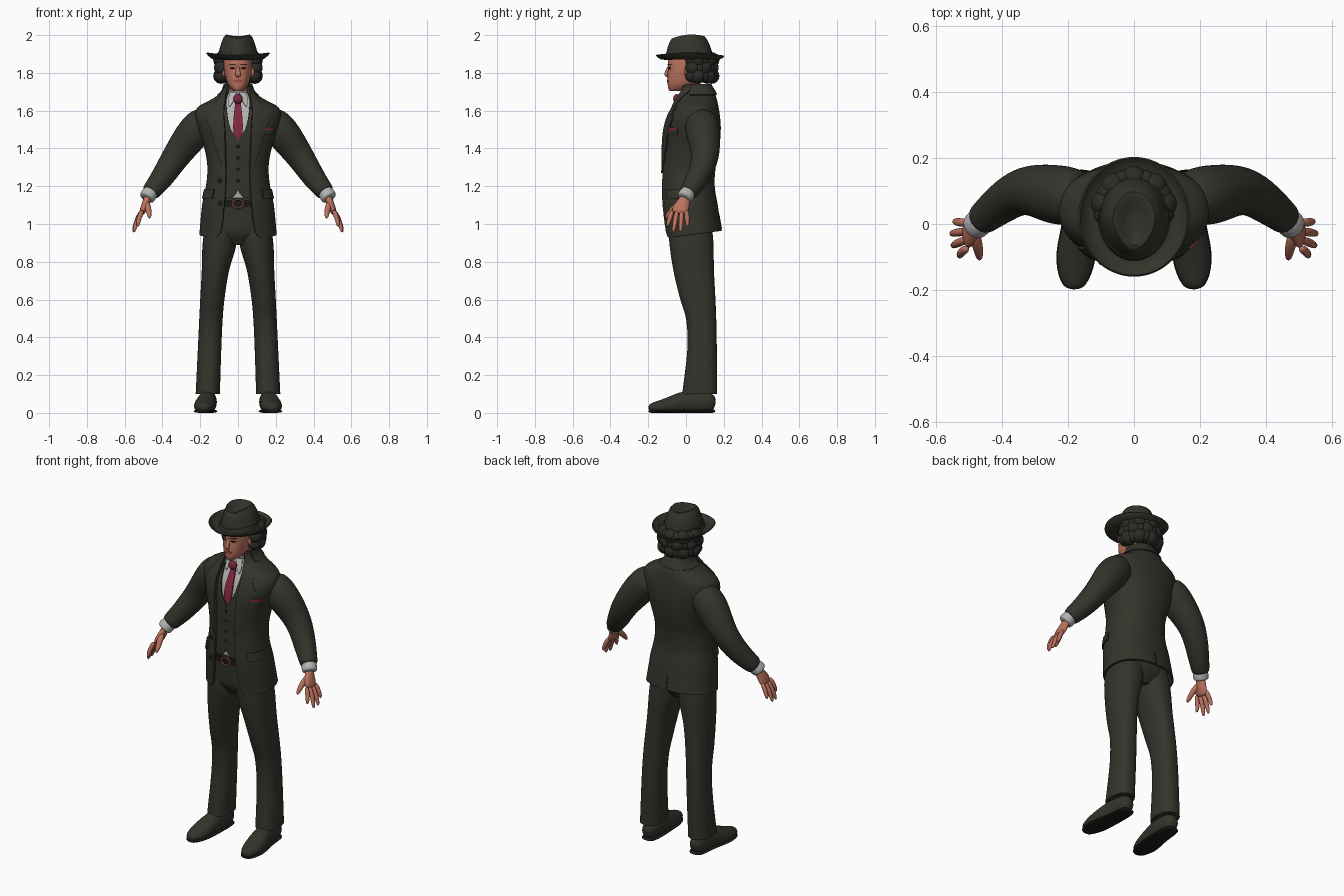
import bpy, bmesh, math
from math import sin, cos, pi
from mathutils import Vector, Matrix

old_cube = bpy.data.objects.get("Cube")
if old_cube:
    bpy.data.objects.remove(old_cube, do_unlink=True)


def material(name, red, green, blue):
    mat = bpy.data.materials.new(name)
    mat.use_nodes = True
    colour = (red, green, blue, 1)
    mat.diffuse_color = colour
    shader = next(n for n in mat.node_tree.nodes if n.type == "BSDF_PRINCIPLED")
    shader.inputs["Base Color"].default_value = colour
    shader.inputs["Roughness"].default_value = 0.8
    return mat


suit = material("charcoal olive cloth", .034, .034, .025)
hair_colour = material("dark hair", .024, .025, .02)
skin = material("warm skin", .5, .17, .11)
lip_colour = material("lip red", .33, .09, .065)
shirt_white = material("shirt grey white", .45, .45, .45)
tie_red = material("wine red", .22, .02, .045)
buckle_brown = material("copper brown", .3, .11, .07)
dark = material("near black", .012, .011, .01)


def finish(name, bm, mat, mirror=False, thick=0, subdivide=0):
    """Turn a bmesh into a smooth shaded object with its modifiers applied."""
    mesh = bpy.data.meshes.new(name)
    bm.to_mesh(mesh)
    bm.free()
    mesh.materials.append(mat)
    obj = bpy.data.objects.new(name, mesh)
    bpy.context.collection.objects.link(obj)
    if mirror:
        obj.modifiers.new("mirror", "MIRROR").use_mirror_merge = False
    if thick:
        solid = obj.modifiers.new("thickness", "SOLIDIFY")
        solid.thickness, solid.offset = thick, -1
    if subdivide:
        obj.modifiers.new("rounding", "SUBSURF").levels = subdivide
    bpy.ops.object.select_all(action="DESELECT")
    bpy.context.view_layer.objects.active = obj
    obj.select_set(True)
    bpy.ops.object.convert(target="MESH")
    bpy.ops.object.shade_smooth_by_angle(angle=math.radians(50))
    return obj


def loft(name, rings, mat, closed=True, caps=True, **options):
    """Skin a list of equal point rings."""
    bm = bmesh.new()
    loops = [[bm.verts.new(p) for p in ring] for ring in rings]
    count = len(loops[0])
    for low, high in zip(loops, loops[1:]):
        for i in range(count if closed else count - 1):
            j = (i + 1) % count
            bm.faces.new((low[i], low[j], high[j], high[i]))
    if closed and caps:
        bm.faces.new(loops[0][::-1])
        bm.faces.new(loops[-1])
    if closed and not options.get("thick"):
        bmesh.ops.recalc_face_normals(bm, faces=bm.faces)
    return finish(name, bm, mat, **options)


def interp(table, z):
    """Smoothly read a table whose first column is the height."""
    last = len(table) - 1
    i = next((k for k in range(last) if z <= table[k + 1][0]), last - 1)
    slope = lambda k, c: ((table[min(k + 1, last)][c] - table[max(k - 1, 0)][c])
                          / (table[min(k + 1, last)][0] - table[max(k - 1, 0)][0]))
    a, b = table[i], table[i + 1]
    h = b[0] - a[0]
    u = min(1, max(0, (z - a[0]) / h))
    v = 1 - u
    return [a[c] * v * v * (1 + 2 * u) + b[c] * u * u * (1 + 2 * v)
            + h * u * v * (v * slope(i, c) - u * slope(i + 1, c)) for c in range(1, len(a))]


POWER = .88  # slightly boxy cross-sections


def bulge(value):
    return math.copysign(abs(value) ** POWER, value)


def point(table, z, turn, lift=0):
    """Point on a body surface; turn runs from the front towards +x."""
    half, front, back, *centre = interp(table, z)
    x = (centre[0] if centre else 0) + (half + lift) * bulge(sin(turn))
    return Vector((x, (front + back) / 2 - ((back - front) / 2 + lift) * bulge(cos(turn)), z))


def angle(table, z, x):
    return math.asin(min(1, max(0, x) / interp(table, z)[0]) ** (1 / POWER))


def levels(low, high, count):
    return [low + (high - low) * i / count for i in range(count + 1)]


def body(name, table, mat, lift=0, low=None, high=None, **options):
    """Closed solid following a whole table."""
    heights = levels(low or table[0][0], high or table[-1][0], 30)
    loft(name, [[point(table, z, 2 * pi * i / 48, lift) for i in range(48)] for z in heights],
         mat, **options)


def wrap(name, table, spans, mat, lift=0, columns=12, warp=None, **options):
    """Open sheet lying on a surface; spans are (height, first turn, last turn)."""
    rings = [[point(table, z, a + (b - a) * i / columns, lift) for i in range(columns + 1)]
             for z, a, b in spans]
    if warp:
        rings = [[warp(p) for p in ring] for ring in rings]
    loft(name, rings, mat, closed=False, **options)


def patch(name, table, rows, mat, lift, **options):
    """Sheet given by rows of (height, inner x, outer x)."""
    fine = [(z, *interp(rows, z)) for z in levels(rows[0][0], rows[-1][0], 24)]
    wrap(name, table, [(z, angle(table, z, a) if a >= 0 else -angle(table, z, -a),
                        angle(table, z, b)) for z, a, b in fine], mat, lift, **options)


def tube(name, path, radii, mat, side=(0, 1, 0), floor=False, sides=14, **options):
    """Rounded limb along a path; radii are (along side, across)."""
    path = [Vector(p) for p in path]
    rings = []
    for i, p in enumerate(path):
        t = (path[min(i + 1, len(path) - 1)] - path[max(i - 1, 0)]).normalized()
        u = (Vector(side) - t * t.dot(Vector(side))).normalized()
        v = t.cross(u)
        a, b = radii[i] if isinstance(radii[i], tuple) else (radii[i], radii[i])
        ring = [p + u * a * cos(2 * pi * k / sides) + v * b * sin(2 * pi * k / sides)
                for k in range(sides)]
        rings.append([Vector((q.x, q.y, max(q.z, 0))) if floor else q for q in ring])
    options.setdefault("subdivide", 2)
    loft(name, rings, mat, **options)


def blobs(name, spots, mat, **options):
    """Ellipsoids given as (location, size)."""
    bm = bmesh.new()
    for place, size in spots:
        bmesh.ops.create_icosphere(bm, subdivisions=3, radius=1,
                                   matrix=Matrix.Translation(place) @ Matrix.Diagonal((*size, 1)))
    finish(name, bm, mat, **options)


# Body tables: height, half width, front y, back y, centre x
torso = [(.94, .205, -.115, .19), (1.1, .19, -.132, .168), (1.2, .17, -.134, .152),
         (1.3, .162, -.132, .157), (1.4, .178, -.13, .176), (1.5, .21, -.12, .184),
         (1.57, .228, -.1, .18), (1.62, .212, -.075, .172), (1.66, .14, -.06, .163),
         (1.7, .085, -.045, .15), (1.74, .068, -.03, .125)]
hips = [(.89, .1, -.05, .1), (.95, .168, -.09, .14), (1.05, .17, -.1, .143), (1.14, .16, -.105, .13)]
leg = [(.1, .064, -.02, .165, .16), (.35, .062, .008, .163, .15), (.5, .062, 0, .16, .143),
       (.6, .064, -.03, .156, .136), (.75, .072, -.066, .148, .12), (.9, .09, -.088, .145, .097),
       (1, .08, -.09, .135, .09)]
head = [(1.703, .018, -.085, -.03), (1.715, .035, -.093, .03), (1.74, .054, -.097, .07),
        (1.78, .067, -.097, .1), (1.82, .074, -.094, .115), (1.86, .075, -.096, .12),
        (1.91, .07, -.08, .11)]

# Trousers and belt
body("trouser_hips", hips, suit)
body("trouser_leg", leg, suit, mirror=True)
body("belt", hips, dark, lift=.006, low=1.09, high=1.127)
bpy.ops.mesh.primitive_torus_add(location=(0, -.117, 1.108), rotation=(pi / 2, 0, 0),
                                 major_radius=.023, minor_radius=.006,
                                 major_segments=24, minor_segments=8)
buckle = bpy.context.object
buckle.name = "belt_buckle"
buckle.scale.x = 1.25
buckle.data.materials.append(buckle_brown)

# Shirt, waistcoat and tie
body("shirt", torso, shirt_white, lift=-.03, low=1.12, high=1.7)
vest_gap = [(1.14, .03), (1.18, .001), (1.44, .001), (1.5, .04), (1.55, .056), (1.66, .07)]
vest_spans = [(z, angle(torso, z, interp(vest_gap, z)[0])) for z in levels(1.14, 1.66, 40)]
wrap("waistcoat", torso, [(z, a, 2 * pi - a) for z, a in vest_spans], suit, -.016,
     columns=64, thick=.008)
patch("tie_blade", torso, [(1.43, -.006, .006), (1.5, -.028, .028), (1.66, -.015, .015)],
      tie_red, -.021, thick=.007)
blobs("tie_knot", [((0, -.05, 1.662), (.025, .018, .026))], tie_red)
tube("shirt_collar", [(0, .055, 1.65), (0, .042, 1.69), (0, .033, 1.72)], [.06, .06, .058],
     shirt_white, sides=24, subdivide=0)
patch("collar_leaf", torso, [(1.625, .044, .052), (1.66, .022, .058), (1.7, .008, .05)],
      shirt_white, -.014, thick=.006, mirror=True)
blobs("waistcoat_buttons", [(point(torso, z, 0, -.016), (.008, .005, .008))
                            for z in (1.23, 1.29, 1.35, 1.41)], dark)

# Jacket, open at the front, hem rising to the back
jacket_gap = [(.94, .115), (.97, .092), (1.1, .074), (1.2, .066), (1.3, .065), (1.5, .07),
              (1.6, .075), (1.66, .066), (1.74, .05)]


def lift_hem(p):
    return Vector((p.x, p.y, p.z + p.y * .13 * max(0, (1.06 - p.z) / .12)))


jacket_spans = [(z, angle(torso, z, interp(jacket_gap, z)[0])) for z in levels(.94, 1.74, 64)]
wrap("jacket", torso, [(z, a, 2 * pi - a) for z, a in jacket_spans], suit, columns=72,
     warp=lift_hem, thick=.012)
patch("jacket_lapel", torso, [(1.27, .064, .068), (1.4, .066, .115), (1.5, .07, .142),
                              (1.57, .074, .165), (1.585, .074, .128), (1.6, .075, .145),
                              (1.66, .066, .105), (1.73, .052, .064)],
      suit, .007, thick=.008, mirror=True)
wrap("collar_back", torso, [(z, 1.3, 2 * pi - 1.3) for z in levels(1.685, 1.742, 6)], suit, .008,
     columns=32, thick=.01)
wrap("pocket_flap", torso, [(z, .75, 1.5) for z in levels(1.135, 1.185, 6)], suit, .008,
     thick=.009, mirror=True)
patch("breast_pocket", torso, [(1.47, .14, .185), (1.495, .137, .188)], suit, .006, thick=.008)
patch("pocket_square", torso, [(1.495, .138, .188), (1.51, .145, .192)], tie_red, .006, thick=.008)
blobs("jacket_buttons", [(point(torso, z, -angle(torso, z, .095), .001), (.012, .006, .012))
                         for z in (1.11, 1.23)], dark)
wrap("back_vent", torso, [(z, pi - .012, pi + .012) for z in levels(.95, 1.05, 6)], dark, .002,
     warp=lift_hem, thick=.003)

# Sleeves, cuffs and hands
tube("sleeve", [(.15, .08, 1.55), (.2, .085, 1.528), (.247, .09, 1.47), (.332, .11, 1.355),
                (.4, .065, 1.245), (.455, .02, 1.178), (.468, .008, 1.162)],
     [.08, .092, .094, .074, .064, .051, .049], suit, mirror=True)
tube("shirt_cuff", [(.45, .024, 1.185), (.478, -.003, 1.147), (.487, -.011, 1.133)],
     [.042, .044, .043], shirt_white, mirror=True)
tube("palm", [(.47, .005, 1.16), (.484, -.01, 1.12), (.498, -.028, 1.085), (.512, -.036, 1.05)],
     [(.025, .02), (.032, .021), (.045, .02), (.044, .014)], skin, mirror=True)
finger_tips = {"index": (.53, -.1, .985), "middle": (.552, -.068, .953),
               "ring": (.556, -.03, .955), "little": (.546, .008, .985)}
for number, (finger, tip) in enumerate(finger_tips.items()):
    base = Vector((.505, -.072 + .025 * number, 1.075))
    middle = base.lerp(Vector(tip), .55) + Vector((.008, 0, 0))
    tube(finger + "_finger", [base, middle, Vector(tip)], [.014, .0135, .009], skin,
         sides=10, mirror=True)
tube("thumb", [(.487, -.02, 1.12), (.472, -.074, 1.075), (.468, -.11, 1.028)],
     [.02, .017, .01], skin, sides=10, mirror=True)

# Shoes with soles
shoe_path = [(.158, .157, .045), (.158, .12, .055), (.16, .04, .06), (.168, -.03, .052),
             (.177, -.1, .036), (.182, -.165, .028), (.184, -.2, .026)]
shoe_size = [(.03, .035), (.047, .06), (.05, .066), (.055, .06), (.062, .043), (.047, .032),
             (.022, .018)]
tube("shoe", shoe_path, shoe_size, suit, side=(1, 0, 0), floor=True, mirror=True)
tube("shoe_sole", [(x, y, .009) for x, y, z in shoe_path], [(w + .003, .011) for w, h in shoe_size],
     dark, side=(1, 0, 0), floor=True, mirror=True)

# Head and face
tube("neck", [(0, .045, 1.66), (0, .03, 1.72), (0, .02, 1.78)], [.052, .05, .05], skin)
body("head", head, skin)
tube("nose", [(0, -.09, 1.838), (0, -.1, 1.81), (0, -.108, 1.79), (0, -.096, 1.777)],
     [(.008, .006), (.011, .009), (.017, .011), (.012, .006)], skin, side=(1, 0, 0))
blobs("ear", [((.077, .008, 1.805), (.011, .018, .028))], skin, mirror=True)
patch("lips", head, [(1.748, -.01, .01), (1.756, -.026, .026), (1.766, -.01, .01)],
      lip_colour, .004, thick=.006)
patch("eye", head, [(1.819, .024, .034), (1.824, .017, .043), (1.83, .022, .037)],
      dark, .002, thick=.004, mirror=True)
patch("eyebrow", head, [(1.841, .014, .04), (1.848, .016, .052)],
      hair_colour, .003, thick=.004, mirror=True)

# Wavy hair around the sides and back
curls = []
for row, height in enumerate((1.784, 1.828, 1.868)):
    for i in range(11):
        turn = math.radians(76 + 20.8 * i + 4 * (row % 2))
        size = .036 + .006 * ((i + row) % 2)
        curls.append(((.09 * sin(turn), .052 - .083 * cos(turn), height), (size, size, size)))
blobs("hair", curls, hair_colour)


# Hat: crown with a teardrop dent, then a curled brim
def crown_ring(z, half, front, back):
    ring = []
    for i in range(48):
        turn = 2 * pi * i / 48
        y = (front + back) / 2 - (back - front) / 2 * cos(turn)
        narrow = 1 - .22 * max(0, cos(turn)) * min(1, (z - 1.88) / .06)
        drop = 1.9 * (y - .03) ** 2 * (z - 1.88) / .12
        ring.append((half * sin(turn) * narrow, y, z - drop))
    return ring


loft("hat_crown", [crown_ring(*row) for row in (
    (1.88, .106, -.108, .142), (1.92, .1, -.104, .137), (1.96, .088, -.096, .125),
    (1.99, .076, -.085, .11), (2.003, .064, -.075, .098), (2, .052, -.065, .085),
    (1.98, .034, -.052, .062), (1.972, .012, -.02, .03))], suit)
loft("hat_band", [crown_ring(*row) for row in (
    (1.882, .109, -.111, .145), (1.912, .105, -.108, .141))], suit)
brim = []
for k, height in ((0, 1.882), (.3, 1.876), (.6, 1.878), (.85, 1.887), (1, 1.896)):
    ring = []
    for i in range(64):
        turn = 2 * pi * i / 64
        curl = k * k * (.012 * sin(turn) ** 2 - .004 * max(0, -cos(turn)))
        ring.append(((.1 + .063 * k) * sin(turn), .022 - (.115 + .062 * k) * cos(turn),
                     height + curl))
    brim.append(ring)
loft("hat_brim", brim[::-1], suit, caps=False, thick=.007)
